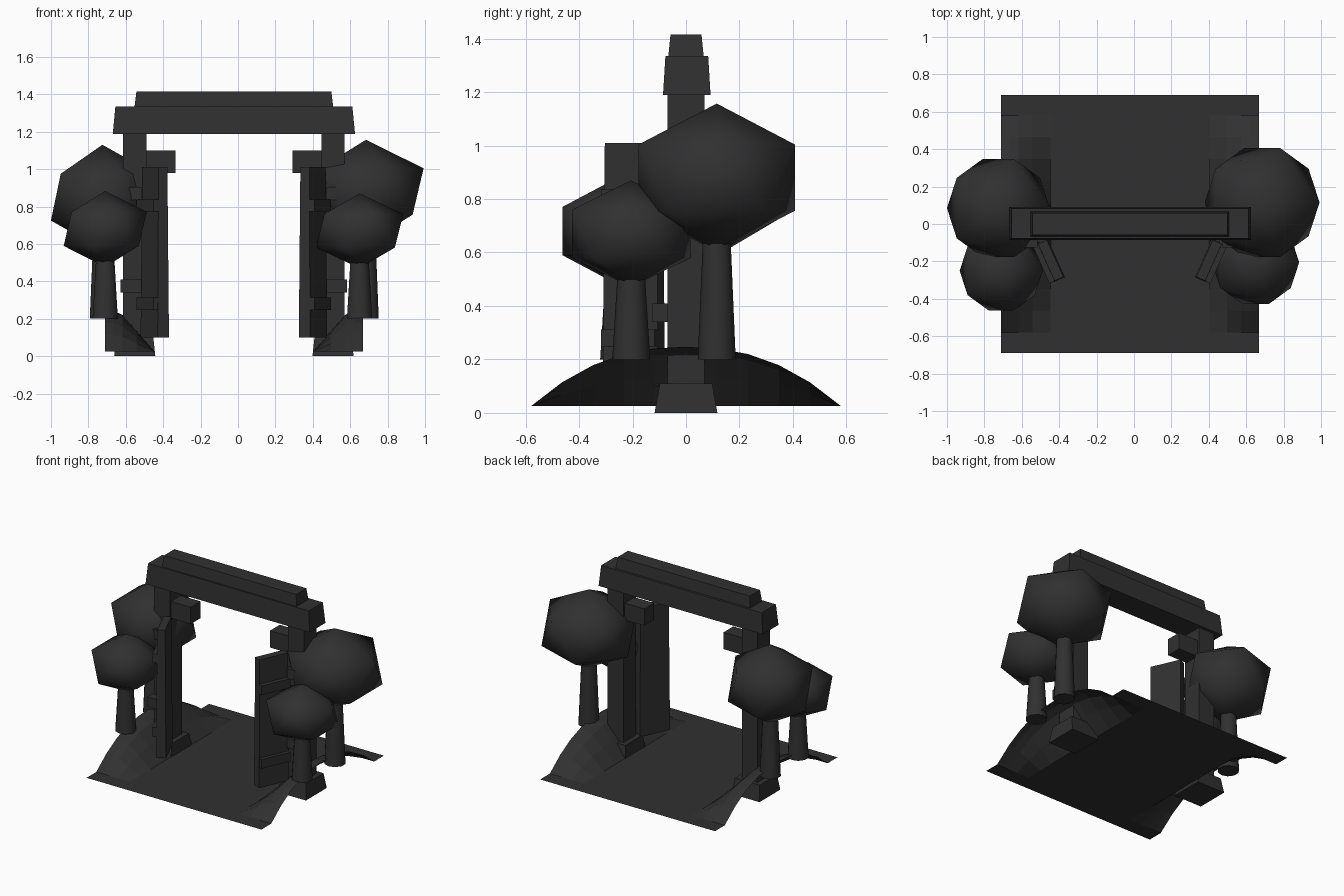
import bpy, bmesh, math
from mathutils import Matrix, Vector

if "Cube" in bpy.data.objects:
    bpy.data.objects.remove(bpy.data.objects["Cube"])

CX = -0.022  # mirror plane of the gate
grey = bpy.data.materials.new("dark_grey")
grey.diffuse_color = (0.03, 0.03, 0.03, 1)
grey.use_nodes = True
grey.node_tree.nodes["Principled BSDF"].inputs["Base Color"].default_value = grey.diffuse_color


def finish(name, bm, smooth=False):
    me = bpy.data.meshes.new(name)
    bm.to_mesh(me)
    bm.free()
    for p in me.polygons:
        p.use_smooth = smooth
    me.materials.append(grey)
    ob = bpy.data.objects.new(name, me)
    bpy.context.collection.objects.link(ob)
    return ob


def block(name, center, size, taper=(0, 0), angle=0):
    """Box whose top is inset on each side by taper."""
    bm = bmesh.new()
    bmesh.ops.create_cube(bm, size=1)
    for v in bm.verts:
        top = v.co.z > 0
        v.co = Vector([c * s for c, s in zip(v.co, size)])
        if top:
            v.co.x -= math.copysign(taper[0], v.co.x)
            v.co.y -= math.copysign(taper[1], v.co.y)
    bm.transform(Matrix.Translation(center) @ Matrix.Rotation(angle, 4, 'Z'))
    return finish(name, bm)


def tree(name, x, y, z, ring, rz):
    # crown: icosahedron with the given ring radius
    bm = bmesh.new()
    r = ring / 0.894
    bmesh.ops.create_icosphere(bm, subdivisions=1, radius=1)
    bm.transform(Matrix.Translation((x, y, z)) @ Matrix.Diagonal((r, r, rz, 1)))
    finish(name + "_crown", bm, True)
    # trunk
    bm = bmesh.new()
    z0, z1 = 0.2, z - rz * 0.5
    bmesh.ops.create_cone(bm, cap_ends=True, segments=10, radius1=0.071,
                          radius2=0.048, depth=z1 - z0)
    bm.transform(Matrix.Translation((x, y, (z0 + z1) / 2)))
    ob = finish(name + "_trunk", bm, True)
    for p in ob.data.polygons:
        p.use_smooth = len(p.vertices) == 4


# ground sheet with a bank rising to each side edge
def ground():
    half = [(0.69, 1), (0.645, 0.98), (0.595, 0.88), (0.52, 0.5), (0.425, 0)]
    cols = [(CX - a, s) for a, s in half] + [(CX + a, s) for a, s in reversed(half)]
    rows = [-0.69] + [-0.58 + 0.116 * i for i in range(11)] + [0.69]
    bm = bmesh.new()
    grid = []
    for y in rows:
        h = 0.222 * max(0, 1 - (abs(y) / 0.58) ** 2.3)
        grid.append([bm.verts.new((x, y, 0.025 + h * s)) for x, s in cols])
    for a, b in zip(grid, grid[1:]):
        for i in range(len(cols) - 1):
            bm.faces.new((a[i], a[i + 1], b[i + 1], b[i]))
    finish("ground", bm)


ground()

# gate sides
for side, s in (("left", -1), ("right", 1)):
    def at(x, y, z):
        return (CX + s * x, y, z)
    block(side + "_post_base", at(0.53, 0, 0.055), (0.22, 0.235, 0.11), (0.012, 0.02))
    block(side + "_post", at(0.53, 0, 0.64), (0.125, 0.14, 1.1))
    block(side + "_bracket", at(0.4, 0, 1.04), (0.175, 0.11, 0.12))
    for i, z in enumerate((0.375, 0.87)):
        block(f"{side}_hinge_{i}", at(0.55, -0.097, z), (0.112, 0.055, 0.07))
    # open door leaf with two rails on its outer face
    ang = s * math.radians(66)
    block(side + "_door", at(0.423, -0.195, 0.555), (0.225, 0.066, 0.91), (0.005, 0.007), ang)
    for i, z in enumerate((0.28, 0.805)):
        block(f"{side}_door_rail_{i}", at(0.461, -0.212, z), (0.22, 0.03, 0.065), angle=ang)

# crossbeams
block("lower_crossbeam", (CX, 0.003, 1.262), (1.295, 0.178, 0.146), (0.014, 0.009))
block("upper_crossbeam", (CX, 0.0, 1.375), (1.062, 0.132, 0.08), (0.01, 0.008))

# trees
tree("big_left_tree", -0.725, 0.085, 0.85, 0.275, 0.28)
tree("small_left_tree", -0.71, -0.25, 0.68, 0.222, 0.203)
tree("big_right_tree", 0.685, 0.115, 0.88, 0.307, 0.277)
tree("small_right_tree", 0.65, -0.205, 0.67, 0.233, 0.2)
